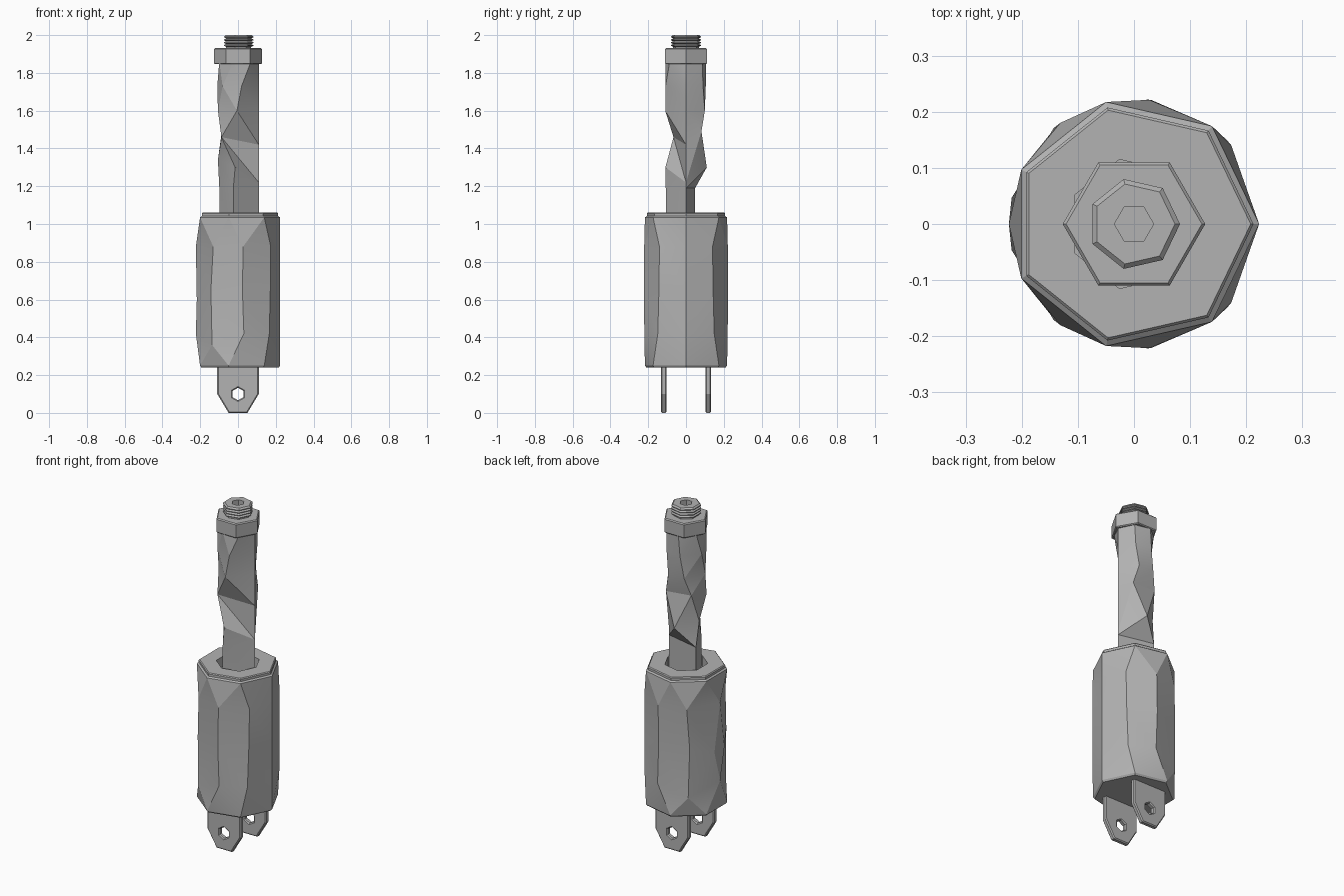
import bpy, bmesh
from math import cos, sin, radians, pi

cube = bpy.data.objects.get("Cube")
if cube:
    bpy.data.objects.remove(cube)

grey = bpy.data.materials.new("plain_grey")
grey.use_nodes = True
colour = (0.45, 0.45, 0.45, 1)
grey.diffuse_color = colour
grey.node_tree.nodes["Principled BSDF"].inputs["Base Color"].default_value = colour


def shade(ob):
    bpy.ops.object.select_all(action='DESELECT')
    ob.select_set(True)
    bpy.context.view_layer.objects.active = ob
    bpy.ops.object.shade_smooth_by_angle(angle=radians(20))


def ring(sides, radius, z):
    return radius, [(360 * i / sides, z) for i in range(sides)]


def uneven(radius, z, *angles):
    """Ring whose corners are angles, or (angle, height) pairs."""
    return radius, [a if isinstance(a, tuple) else (a, z) for a in angles]


def loft(name, rings):
    """Stitch rings of differing corner counts together by angle, then cap."""
    bm = bmesh.new()
    loops = []
    for radius, corners in rings:
        loops.append([(a, bm.verts.new((radius * cos(radians(a)), radius * sin(radians(a)), z)))
                      for a, z in corners])
    for low, high in zip(loops, loops[1:]):
        i = j = 0
        n, m = len(low), len(high)
        angle = lambda loop, k: loop[k % len(loop)][0] + 360 * (k // len(loop))
        while i < n or j < m:
            a, b = low[i % n][1], high[j % m][1]
            if j >= m or (i < n and angle(low, i + 1) <= angle(high, j + 1)):
                i += 1
                bm.faces.new((a, low[i % n][1], b))
            else:
                j += 1
                bm.faces.new((a, high[j % m][1], b))
    bm.faces.new([v for _, v in reversed(loops[0])])
    bm.faces.new([v for _, v in loops[-1]])
    bmesh.ops.dissolve_limit(bm, angle_limit=radians(1), verts=bm.verts, edges=bm.edges)
    bmesh.ops.recalc_face_normals(bm, faces=bm.faces)
    me = bpy.data.meshes.new(name)
    bm.to_mesh(me)
    bm.free()
    me.materials.append(grey)
    ob = bpy.data.objects.new(name, me)
    bpy.context.collection.objects.link(ob)
    shade(ob)
    return ob


# Body: seven-sided at the ends, eight-sided and bulging in the middle
R = 0.223
loft("body", [
    ring(7, 0.215, 0.24), ring(7, R, 0.25),
    uneven(R, 0.42, 0, 42, 82, (128, 0.36), 180, (232, 0.36), 278, 318),
    uneven(R, 0.65, 0, 40, 84, 130, (168, 0.6), (192, 0.6), 230, 276, 320),
    uneven(R, 0.88, 0, 39, 83, 126, 180, 234, 277, 321),
    ring(7, R, 1.035), ring(7, 0.213, 1.042), ring(7, 0.213, 1.055),
    ring(7, 0.208, 1.06), ring(7, 0.118, 1.06), ring(7, 0.118, 1.0)])

# Rod: irregular facets that wander around the axis
loft("rod", [
    uneven(0.11, 0.98, 0, 154, 257),
    uneven(0.11, 1.19, 0, 154, 257),
    uneven(0.11, 1.3, (0, 1.22), 90, (165, 1.34), 262),
    uneven(0.11, 1.46, (0, 1.42), (48, 1.49), (140, 1.5), 217),
    uneven(0.11, 1.6, 0, 65, 120, 195, 267),
    uneven(0.11, 1.73, 0, 55, 108, 175, 222, 280),
    ring(7, 0.11, 1.86)])

# Nut and threaded stud with a hexagonal socket
loft("nut", [ring(6, 0.121, 1.846), ring(6, 0.127, 1.851),
             ring(6, 0.127, 1.926), ring(6, 0.121, 1.932)])
threads = [ring(7, 0.07, 1.92)]
for k in range(4):
    z = 1.938 + k * 0.015
    threads += [ring(7, 0.07, z), ring(7, 0.082, z + 0.005), ring(7, 0.082, z + 0.009)]
threads += [ring(7, 0.073, 2.0), ring(6, 0.035, 2.0), ring(6, 0.035, 1.96)]
loft("threaded_stud", threads)


# Fork plates: tapered outline with a hexagonal pin hole
def fork_plate(name, y):
    cu = bpy.data.curves.new(name, 'CURVE')
    cu.dimensions = '2D'
    cu.fill_mode = 'BOTH'
    cu.extrude, cu.bevel_depth, cu.bevel_resolution = 0.009, 0.006, 0
    cu.offset = -0.006
    half = [(0.05, 0.0), (0.11, 0.1), (0.11, 0.25)]
    outline = half + [(-x, z) for x, z in reversed(half)]
    hole = [(0.033 * sin(k * pi / 3), 0.1 + 0.033 * cos(k * pi / 3)) for k in range(6)]
    for pts in (outline, hole):
        sp = cu.splines.new('POLY')
        sp.points.add(len(pts) - 1)
        for p, (x, z) in zip(sp.points, pts):
            p.co = (x, z, 0, 1)
        sp.use_cyclic_u = True
    cu.materials.append(grey)
    ob = bpy.data.objects.new(name, cu)
    ob.location.y = y
    ob.rotation_euler.x = pi / 2
    bpy.context.collection.objects.link(ob)
    bpy.ops.object.select_all(action='DESELECT')
    ob.select_set(True)
    bpy.context.view_layer.objects.active = ob
    bpy.ops.object.convert(target='MESH')
    shade(bpy.context.view_layer.objects.active)


fork_plate("front_fork_plate", -0.118)
fork_plate("back_fork_plate", 0.118)
